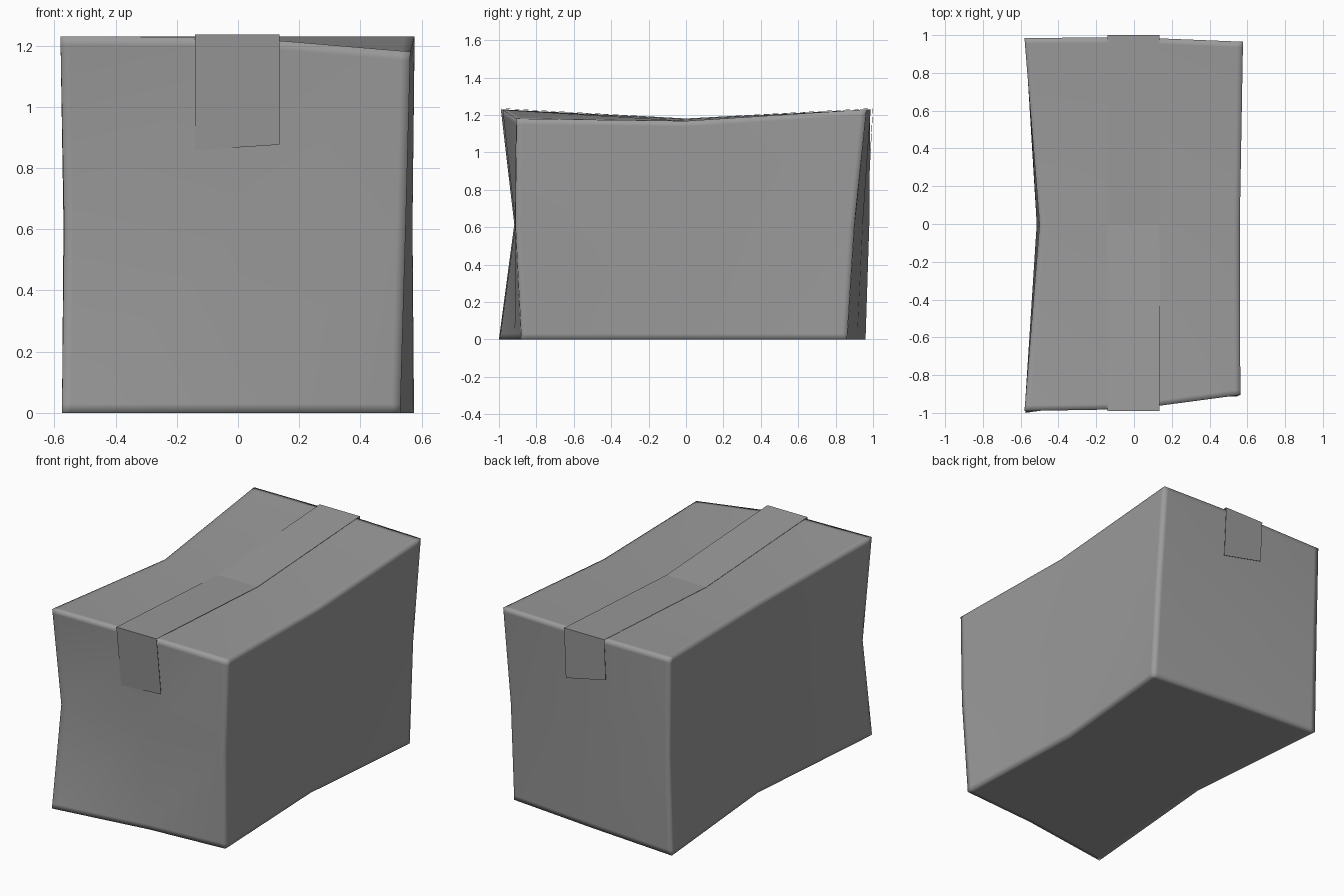
import bpy, bmesh

if "Cube" in bpy.data.objects:
    bpy.data.objects.remove(bpy.data.objects["Cube"])

grey = bpy.data.materials.new("dark_grey")
grey.diffuse_color = (.33, .33, .33, 1)
grey.use_nodes = True
grey.node_tree.nodes["Principled BSDF"].inputs["Base Color"].default_value = grey.diffuse_color


def add_object(name, bm):
    bmesh.ops.recalc_face_normals(bm, faces=bm.faces)
    mesh = bpy.data.meshes.new(name)
    bm.to_mesh(mesh)
    bm.free()
    mesh.materials.append(grey)
    obj = bpy.data.objects.new(name, mesh)
    bpy.context.collection.objects.link(obj)
    return obj


# Carton: three dented rings, each front-left, front, front-right, right, back-right, back, back-left, left
bottom = [(-.575, -1.0), (.03, -.915), (.53, -.88), (.495, 0),
          (.575, .86), (0, .915), (-.575, .96), (-.49, 0)]
middle = [(-.568, -.918), (0, -.912), (.548, -.912), (.54, 0),
          (.57, .90), (0, .945), (-.57, .98), (-.515, 0)]
top = [(-.58, -.99), (0, -.98), (.563, -.905), (.56, 0),
       (.577, .965), (0, .988), (-.58, .985), (-.50, 0)]
top_z = [1.23, 1.227, 1.18, 1.168, 1.23, 1.23, 1.23, 1.18]

bm = bmesh.new()
rings = []
for ring, heights in ((bottom, [0] * 8), (middle, [.615] * 8), (top, top_z)):
    rings.append([bm.verts.new((x, y, z)) for (x, y), z in zip(ring, heights)])

# Side walls
for low, high in zip(rings, rings[1:]):
    for i in range(8):
        j = (i + 1) % 8
        bm.faces.new((low[i], low[j], high[j], high[i]))

# Top and bottom panels, four quads around a centre point
for ring, z in ((rings[0], 0), (rings[2], 1.178)):
    centre = bm.verts.new((0, 0, z))
    for i in range(0, 8, 2):
        bm.faces.new((ring[i - 1], ring[i], ring[i + 1], centre))

# Support loops along the twelve box edges: crisp outline, softly shaded edge
edges = []
for ring in (rings[0], rings[2]):
    edges += [bm.edges.get((ring[i - 1], ring[i])) for i in range(8)]
for low, high in zip(rings, rings[1:]):
    edges += [bm.edges.get((low[i], high[i])) for i in range(0, 8, 2)]
bmesh.ops.recalc_face_normals(bm, faces=bm.faces)
bmesh.ops.bevel(bm, geom=edges, offset=.03, offset_type='OFFSET', segments=2,
                profile=1.0, affect='EDGES', clamp_overlap=True)
carton = add_object("carton", bm)
for poly in carton.data.polygons:
    poly.use_smooth = True

# Packing tape: a strip over the top, with slanted cut ends front and back
left = [(-.944, .858), (-.99, 1.236), (0, 1.181), (1.0, 1.236), (.985, .98)]
right = [(-.946, .876), (-.99, 1.236), (0, 1.181), (1.0, 1.236), (.983, .92)]
bm = bmesh.new()
rows = [(bm.verts.new((-.14, *a)), bm.verts.new((.135, *b)))
        for a, b in zip(left, right)]
for (a, b), (c, d) in zip(rows, rows[1:]):
    bm.faces.new((a, b, d, c))
tape = add_object("packing_tape", bm)
solid = tape.modifiers.new("thickness", 'SOLIDIFY')
solid.thickness = .002
solid.offset = -1
